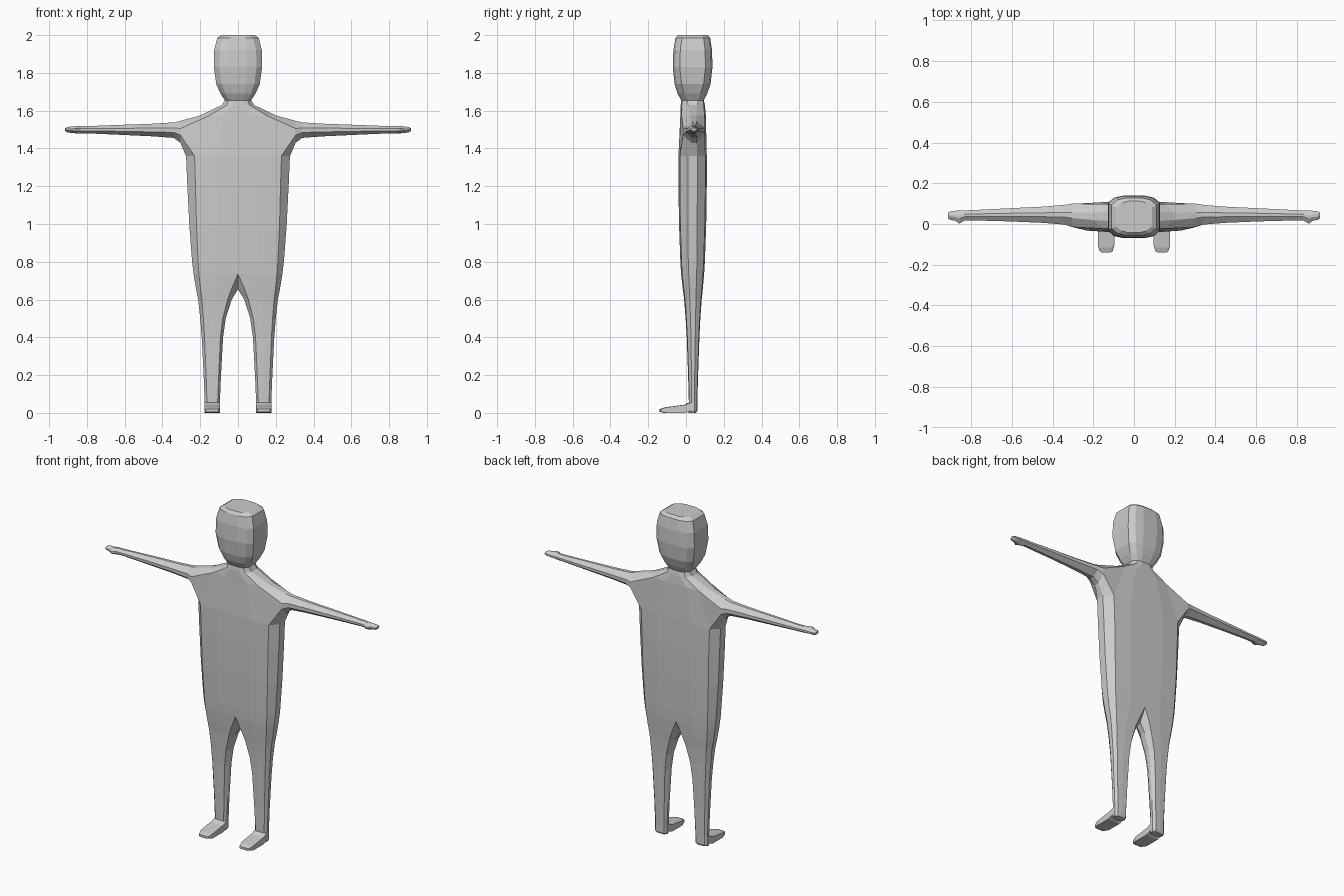
import bpy
import bmesh

if "Cube" in bpy.data.objects:
    bpy.data.objects.remove(bpy.data.objects["Cube"])

bm = bmesh.new()


def ring(points):
    return [bm.verts.new(p) for p in points]


def bridge(a, b, skip=()):
    # Quads between two closed rings with equal point counts
    n = len(a)
    for i in range(n):
        if i not in skip:
            j = (i + 1) % n
            bm.faces.new((a[i], a[j], b[j], b[i]))


def section(z, xi, bi, xo, b, yf, yb, c, ci):
    # Bevelled half cross-section: inner edge xi, outer edge xo, front yf, back yb
    xm = (xi + bi + xo - b) / 2
    k = 0.05 * (yb - yf)
    return ring([
        (xi + bi, yf, z), (xm, yf, z), (xo - b, yf + k, z),
        (xo, yf + c, z), (xo, yb - c, z),
        (xo - b, yb - k, z), (xm, yb, z), (xi + bi, yb, z),
        (xi, yb - ci, z), (xi, yf + ci, z)])


# Head, neck and torso: z, half width, side bevel, front, back, depth bevel
trunk = [
    (2.0, .088, .03, -.042, .112, .03),
    (1.985, .11, .03, -.056, .128, .035),
    (1.92, .126, .03, -.067, .138, .037),
    (1.83, .128, .03, -.07, .14, .037),
    (1.74, .115, .028, -.06, .13, .037),
    (1.69, .093, .025, -.045, .112, .035),
    (1.655, .07, .02, -.025, .095, .03),
    (1.63, .085, .025, -.028, .10, .04),
    (1.575, .20, .05, -.03, .105, .05),
    (1.36, .275, .045, -.04, .11, .05),
    (1.2, .268, .043, -.04, .11, .05),
    (1.0, .258, .038, -.037, .107, .048),
    (.8, .243, .032, -.03, .10, .042),
    (.735, .235, .028, -.026, .096, .04),
]
# Legs: z, inner, inner bevel, outer, outer bevel, front, back, bevels
legs = [
    (.655, 0, .035, .222, .024, -.017, .089, .035, .035),
    (.60, .033, .022, .211, .02, -.01, .083, .03, .03),
    (.50, .065, .016, .20, .017, -.002, .076, .026, .026),
    (.40, .079, .014, .192, .015, .004, .071, .022, .022),
    (.20, .09, .012, .182, .013, .011, .064, .018, .018),
    (.055, .096, .012, .176, .012, .015, .06, .014, .014),
    (.012, .096, .012, .178, .012, .013, .06, .014, .014),
    (0, .101, .012, .173, .012, .013, .053, .012, .012),
]
rings = [section(z, 0, 0, xo, b, yf, yb, c, 0) for z, xo, b, yf, yb, c in trunk]
rings += [section(*leg) for leg in legs]

SHOULDER = 8              # ring pair whose outer side opens into the arm
ANKLE = len(rings) - 3    # ring pair whose front opens into the foot
for i in range(len(rings) - 1):
    skip = (2, 3, 4) if i == SHOULDER else (9, 0, 1, 2) if i == ANKLE else ()
    bridge(rings[i], rings[i + 1], skip)
bm.faces.new(rings[0][:8])
bm.faces.new(rings[-1])

# Arm and hand: x, front, back, bottom, top
arm = [
    (.305, -.015, .10, 1.43, 1.546),
    (.34, -.003, .094, 1.456, 1.538),
    (.45, .006, .085, 1.464, 1.531),
    (.62, .013, .077, 1.472, 1.525),
    (.80, .018, .068, 1.48, 1.518),
    (.835, .016, .067, 1.48, 1.519),
    (.858, .001, .066, 1.48, 1.518),
    (.88, .017, .065, 1.482, 1.516),
    (.903, .02, .062, 1.485, 1.514),
    (.915, .028, .055, 1.493, 1.507),
]
top, low = rings[SHOULDER], rings[SHOULDER + 1]
last = low[2:6] + top[5:1:-1]
for x, yf, yb, zb, zt in arm:
    h, d = zt - zb, yb - yf
    zl, zh, ya, yc = zb + .35 * h, zb + .65 * h, yf + .38 * d, yf + .62 * d
    new = ring([(x, yf, zl), (x, ya, zb), (x, yc, zb), (x, yb, zl),
                (x, yb, zh), (x, yc, zt), (x, ya, zt), (x, yf, zh)])
    bridge(last, new)
    last = new
bm.faces.new(last)

# Foot: front, corner setback, width scale, bottom, top
order = [9, 0, 1, 2, 3]
up, down = rings[ANKLE], rings[ANKLE + 1]
last = [down[i] for i in order] + [up[i] for i in reversed(order)]
xs = [down[i].co.x for i in order]
for y, back, s, zb, zt in [(-.012, .008, 1, 0, .043),
                           (-.115, .012, 1, 0, .029),
                           (-.14, .008, .8, .006, .02)]:
    px = [.137 + (x - .137) * s for x in xs]
    py = [y + back, y, y, y, y + back]
    new = ring([(a, b, zb) for a, b in zip(px, py)]
               + [(a, b, zt) for a, b in reversed(list(zip(px, py)))])
    bridge(last, new)
    last = new
bm.faces.new(last)

# Open the centre plane, then mirror to the other side
inner = [f for f in bm.faces if all(abs(v.co.x) < 1e-5 for v in f.verts)]
bmesh.ops.delete(bm, geom=inner, context='FACES')
bmesh.ops.remove_doubles(bm, verts=bm.verts[:], dist=1e-4)
bmesh.ops.mirror(bm, geom=bm.verts[:] + bm.edges[:] + bm.faces[:],
                 axis='X', merge_dist=1e-4)
bmesh.ops.remove_doubles(bm, verts=bm.verts[:], dist=1e-4)
loose = [v for v in bm.verts if not v.link_faces]
bmesh.ops.delete(bm, geom=loose, context='VERTS')
bmesh.ops.recalc_face_normals(bm, faces=bm.faces[:])

mesh = bpy.data.meshes.new("body")
bm.to_mesh(mesh)
bm.free()
grey = bpy.data.materials.new("light grey")
grey.diffuse_color = (.6, .6, .6, 1)
grey.use_nodes = True
grey.node_tree.nodes["Principled BSDF"].inputs["Base Color"].default_value = grey.diffuse_color
mesh.materials.append(grey)
body = bpy.data.objects.new("body", mesh)
bpy.context.collection.objects.link(body)
